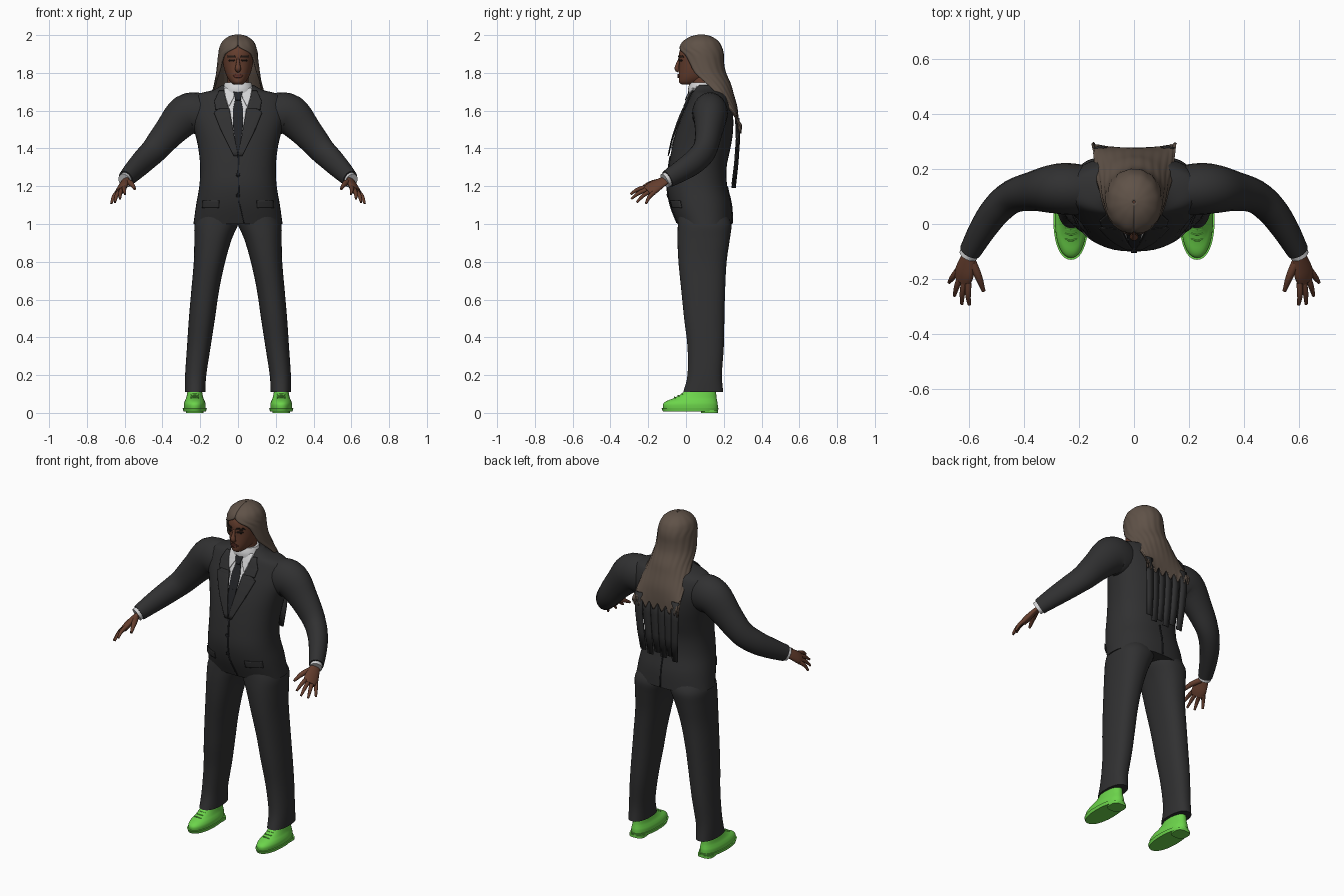
import bpy, bmesh, math
from mathutils import Vector

def material(name, col):
    m = bpy.data.materials.new(name)
    m.diffuse_color = (*col, 1)
    return m

SUIT = material("suit charcoal", (0.030, 0.030, 0.031))
TIE = material("tie black", (0.017, 0.018, 0.021))
SHIRT = material("shirt white", (0.66, 0.66, 0.67))
SKIN = material("skin brown", (0.13, 0.048, 0.027))
LIP = material("lip brown", (0.10, 0.028, 0.02))
DARK = material("brow dark", (0.02, 0.012, 0.009))
HAIR = material("hair brown", (0.115, 0.084, 0.064))
GREEN = material("shoe green", (0.15, 0.66, 0.07))

def smooth_rows(rows, k):
    """Catmull-Rom refinement of rows of numbers."""
    out = []
    for i in range(len(rows) - 1):
        a, b, c, d = (rows[max(i - 1, 0)], rows[i], rows[i + 1], rows[min(i + 2, len(rows) - 1)])
        for j in range(k):
            t = j / k
            out.append([0.5 * (2 * q + (r - p) * t + (2 * p - 5 * q + 4 * r - s) * t * t
                               + (3 * q - p - 3 * r + s) * t ** 3) for p, q, r, s in zip(a, b, c, d)])
    return out + [list(rows[-1])]

def skin(name, rings, mat, closed=True, mirror=False, thick=0, angle=50):
    """Join rings of points into a surface; closed rings get end caps."""
    bm = bmesh.new()
    vs = [[bm.verts.new(p) for p in ring] for ring in rings]
    n = len(vs[0])
    for a, b in zip(vs, vs[1:]):
        for i in range(n if closed else n - 1):
            j = (i + 1) % n
            bm.faces.new((a[i], a[j], b[j], b[i]))
    if closed:
        bm.faces.new(vs[0])
        bm.faces.new(vs[-1])
    bmesh.ops.recalc_face_normals(bm, faces=bm.faces)
    for f in bm.faces:
        f.smooth = True
    me = bpy.data.meshes.new(name)
    bm.to_mesh(me)
    bm.free()
    me.set_sharp_from_angle(angle=math.radians(angle))
    me.materials.append(mat)
    ob = bpy.data.objects.new(name, me)
    bpy.context.collection.objects.link(ob)
    if thick:
        s = ob.modifiers.new("thickness", 'SOLIDIFY')
        s.thickness, s.offset = thick, 0
    if mirror:
        ob.modifiers.new("mirror", 'MIRROR')
    return ob

def loft(name, rows, mat, n=2.3, k=4, seg=40, mirror=False):
    """Stack superellipses: rows of z, centre x, half width, front y, back y."""
    rings = []
    for z, cx, rx, yf, yb in smooth_rows(rows, k):
        ring = []
        for i in range(seg):
            a = 2 * math.pi * i / seg
            c, s = math.cos(a), math.sin(a)
            ring.append((cx + rx * math.copysign(abs(c) ** (2 / n), c),
                         (yf + yb) / 2 + (yb - yf) / 2 * math.copysign(abs(s) ** (2 / n), s), z))
        rings.append(ring)
    return skin(name, rings, mat, mirror=mirror)

def tube(name, pts, mat, side=(0, 0, 1), flat=1.0, seg=16, k=4, mirror=True):
    """Sweep an ellipse along points of x, y, z, radius."""
    P = smooth_rows(pts, k)
    rings = []
    for i, p in enumerate(P):
        t = (Vector(P[min(i + 1, len(P) - 1)][:3]) - Vector(P[max(i - 1, 0)][:3])).normalized()
        u = Vector(side)
        u = (u - t * u.dot(t)).normalized()
        v = t.cross(u)
        rings.append([Vector(p[:3]) + p[3] * (u * math.cos(a) + v * flat * math.sin(a))
                      for a in (2 * math.pi * j / seg for j in range(seg))])
    return skin(name, rings, mat, mirror=mirror)

def plate(name, body, n, strip, mat, off=0.004, mirror=False, back=False, cols=8):
    """Thin plate laid on the front or back of a loft: strip rows of z, left x, right x."""
    fine = smooth_rows(body, 8)
    rings = []
    for a, b in zip(strip, strip[1:]):
        for j in range(7):
            z, xl, xr = (p + (q - p) * j / 6 for p, q in zip(a, b))
            row = next((i for i in range(len(fine) - 2) if fine[i + 1][0] >= z), len(fine) - 2)
            p, q = fine[row], fine[row + 1]
            f = (z - p[0]) / (q[0] - p[0])
            _, cx, rx, yf, yb = (s + (t - s) * f for s, t in zip(p, q))
            ring = []
            for i in range(cols + 1):
                x = xl + (xr - xl) * i / cols
                h = (1 - min(abs((x - cx) / rx), 0.98) ** n) ** (1 / n) * (yb - yf) / 2 + off
                ring.append((x, (yf + yb) / 2 + (h if back else -h), z))
            rings.append(ring)
    return skin(name, rings, mat, closed=False, mirror=mirror, thick=0.005)

# Jacket body
torso = [(1.00, 0, .236, -.045, .245), (1.10, 0, .222, -.083, .24), (1.20, 0, .205, -.10, .218),
         (1.30, 0, .20, -.092, .215), (1.40, 0, .21, -.075, .235), (1.48, 0, .228, -.055, .248),
         (1.56, 0, .25, -.027, .25), (1.62, 0, .25, -.002, .243), (1.67, 0, .235, .02, .225),
         (1.692, 0, .20, .03, .205), (1.71, 0, .13, .038, .18), (1.735, 0, .085, .045, .16)]
loft("jacket_body", torso, SUIT)

# Sleeves, cuffs
tube("sleeve", [(.13, .125, 1.575, .09), (.20, .125, 1.585, .108), (.275, .128, 1.577, .108),
                (.36, .12, 1.49, .086), (.44, .10, 1.395, .072), (.50, .05, 1.335, .066),
                (.55, -.02, 1.285, .058), (.594, -.098, 1.238, .047)], SUIT, flat=.85, seg=24)
tube("shirt_cuff", [(.58, -.07, 1.254, .038), (.601, -.112, 1.229, .041)], SHIRT, flat=.85)

# Hands
w = (.6, .68, -.42)
tube("palm", [(.588, -.09, 1.243, .026), (.603, -.13, 1.22, .033), (.615, -.175, 1.192, .043),
              (.624, -.205, 1.172, .038)], SKIN, side=w, flat=.45)
tips = [(.598, -.293, 1.158), (.625, -.29, 1.133), (.652, -.26, 1.115), (.671, -.212, 1.108)]
for i, tip in enumerate(tips):
    base = Vector((.621, -.193, 1.18)) + Vector(w) * (-.033 + .022 * i)
    mid = base.lerp(Vector(tip), .5) + Vector((.003, -.003, .006))
    tube(f"finger_{i + 1}", [(*base, .0125), (*mid, .0105), (*tip, .006)], SKIN, seg=10)
tube("thumb", [(.592, -.13, 1.226, .017), (.565, -.19, 1.213, .014), (.546, -.243, 1.185, .007)], SKIN, seg=10)

# Trousers: rows of z, inner x, outer x, front y, back y
leg = [(.11, .173, .281, -.015, .197), (.20, .168, .28, .008, .19), (.35, .145, .27, .008, .2),
       (.50, .122, .26, -.01, .203), (.65, .10, .247, -.025, .207), (.80, .068, .234, -.04, .215),
       (.92, .033, .231, -.045, .232), (1.0, -.002, .229, -.043, .24), (1.06, -.01, .20, -.04, .21)]
loft("trouser_leg", [(z, (a + b) / 2, (b - a) / 2, f, k) for z, a, b, f, k in leg], SUIT, mirror=True)

# Shoes
loft("shoe_upper", [(.02, .229, .057, -.12, .168), (.045, .229, .058, -.122, .168), (.062, .229, .053, -.105, .165),
                    (.078, .229, .046, -.065, .162), (.10, .229, .041, -.025, .16), (.13, .229, .037, .005, .155)],
     GREEN, mirror=True, n=2.2)
loft("shoe_sole", [(.008, .229, .06, -.122, .168), (.026, .229, .064, -.13, .173)], GREEN, mirror=True, k=1, n=2.2)
loft("shoe_heel", [(0, .229, .046, .08, .17), (.015, .229, .046, .08, .17)], GREEN, mirror=True, k=1, n=3)
for i in range(3):
    y, z = -.055 + .02 * i, .083 + .009 * i
    tube(f"shoe_lace_{i + 1}", [(.208, y, z - .004, .004), (.229, y - .006, z, .004), (.25, y, z - .004, .004)],
         GREEN, seg=6)

# Shirt, tie and lapels
plate("shirt_front", torso, 2.3, [(1.728, -.075, .075), (1.68, -.072, .072), (1.60, -.045, .045), (1.40, -.008, .008)],
      SHIRT, .003)
loft("shirt_collar", [(1.69, 0, .086, .012, .155), (1.72, 0, .08, .012, .15), (1.75, 0, .07, .022, .145)], SHIRT, n=2)
plate("collar_wing", torso, 2.3, [(1.72, .012, .075), (1.67, .022, .066), (1.625, .046, .052)], SHIRT, .012, mirror=True)
plate("tie_blade", torso, 2.3, [(1.665, -.014, .014), (1.60, -.027, .027), (1.52, -.026, .026), (1.37, -.006, .006)],
      TIE, .009)
plate("tie_knot", torso, 2.3, [(1.70, -.024, .024), (1.655, -.013, .013)], TIE, .018)
plate("lapel_upper", torso, 2.3, [(1.705, .075, .10), (1.65, .062, .125), (1.605, .046, .118)], SUIT, .010, mirror=True)
plate("lapel_lower", torso, 2.3, [(1.61, .046, .10), (1.59, .042, .128), (1.50, .026, .092), (1.36, 0, .022)],
      SUIT, .012, mirror=True)

# Jacket seams, buttons, pockets and rear vent
plate("front_edge", torso, 2.3, [(1.36, -.004, .004), (1.12, .002, .008), (1.005, .03, .034)], TIE, .002, cols=2)
for z in (1.26, 1.15):
    plate("button", torso, 2.3, [(z + .010, -.004, .004), (z + .004, -.010, .010), (z - .004, -.010, .010),
                                 (z - .010, -.004, .004)], TIE, .005)
plate("pocket_flap", torso, 2.3, [(1.125, .10, .185), (1.085, .10, .188)], SUIT, .005, mirror=True)
plate("rear_vent", torso, 2.3, [(1.2, -.003, .003), (1.005, -.003, .003)], TIE, .002, back=True, cols=2)

# Head and neck
head = [(1.738, 0, .022, -.022, .05), (1.75, 0, .038, -.036, .09), (1.775, 0, .056, -.038, .13),
        (1.81, 0, .070, -.037, .16), (1.85, 0, .079, -.036, .175), (1.90, 0, .082, -.037, .178),
        (1.94, 0, .075, -.022, .165), (1.975, 0, .05, .02, .13)]
loft("head", head, SKIN, n=2.1)
loft("neck", [(1.66, 0, .064, .03, .15), (1.72, 0, .058, .025, .14), (1.79, 0, .056, .02, .14)], SKIN, n=2)
tube("nose", [(0, -.034, 1.878, .006), (0, -.043, 1.85, .010), (0, -.048, 1.822, .0155), (0, -.036, 1.81, .011)],
     SKIN, side=(1, 0, 0), flat=.85, seg=12, mirror=False)
plate("brow", head, 2.1, [(1.892, .018, .052), (1.882, .013, .058)], DARK, .003, mirror=True)
plate("eye", head, 2.1, [(1.872, .023, .043), (1.866, .017, .049), (1.860, .023, .043)], DARK, .002, mirror=True)
plate("lips", head, 2.1, [(1.794, -.012, .012), (1.785, -.026, .026), (1.774, -.013, .013)], LIP, .004)

# Hair: rows of z, half width, centre y, depth, front opening in degrees
hair = [(2.0, .004, .08, .004, 0), (1.99, .045, .08, .05, 0), (1.965, .078, .078, .09, 0),
        (1.935, .093, .078, .108, 5), (1.90, .10, .08, .115, 42), (1.85, .105, .085, .112, 56),
        (1.80, .111, .095, .112, 66), (1.74, .122, .125, .108, 84), (1.69, .135, .157, .09, 93),
        (1.62, .14, .22, .047, 90), (1.56, .145, .265, .008, 90), (1.50, .15, .295, -.022, 90)]
rings = []
for z, rx, cy, ry, op in smooth_rows(hair, 4):
    o = math.radians(max(op, 0))
    ring = []
    for i in range(49):
        a = o + (2 * math.pi - 2 * o) * i / 48
        lock = 1 + .012 * math.sin(i * 1.55)
        jag = .022 * math.sin(i * 1.1) * max(0, (1.56 - z) / .06)
        ring.append((rx * lock * math.sin(a), cy - ry * lock * math.cos(a), z + jag))
    rings.append(ring)
skin("long_hair", rings, HAIR, closed=False, thick=.009)

# Dark hanging strands below the hair
for i in range(6):
    x = -.1225 + .049 * i
    bow = .9 * x * x
    low = 1.19 + .02 * (i % 2)
    skin(f"hair_strand_{i + 1}", [[(x * s - h, y + bow, z), (x * s, y + bow + .004, z), (x * s + h, y + bow, z)]
         for z, y, s, h in ((1.56, .262, 1, .024), (1.45, .266, .98, .024), (1.32, .257, .92, .022),
                            (low, .243, .86, .018))], SUIT, closed=False, thick=.006)
